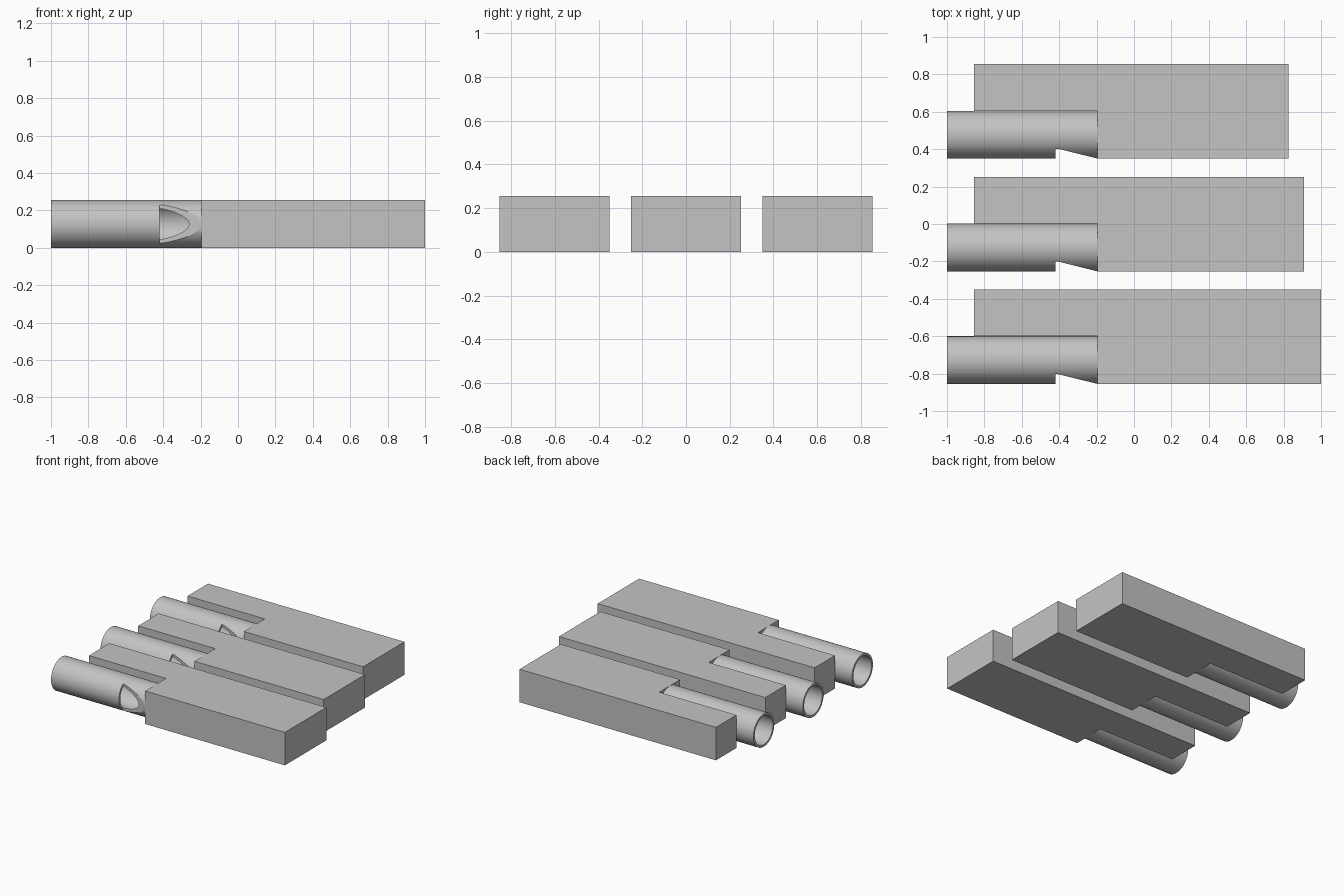
import bpy, bmesh, math
from mathutils import Matrix

cube = bpy.data.objects.get("Cube")
if cube:
    bpy.data.objects.remove(cube, do_unlink=True)

H = 0.255                     # block height and pipe diameter
R, BORE = H / 2, 0.111        # pipe outer and inner radius
MOUTH, STEP, ARM = -1.0, -0.195, -0.855

grey = bpy.data.materials.new("plain grey")
grey.use_nodes = True
grey.diffuse_color = (0.55, 0.55, 0.55, 1)
grey.node_tree.nodes["Principled BSDF"].inputs["Base Color"].default_value = grey.diffuse_color


def finish(bm, name):
    bmesh.ops.recalc_face_normals(bm, faces=bm.faces)
    mesh = bpy.data.meshes.new(name)
    bm.to_mesh(mesh)
    bm.free()
    obj = bpy.data.objects.new(name, mesh)
    bpy.context.collection.objects.link(obj)
    mesh.materials.append(grey)
    return obj


def prism(name, outline, z0, z1):
    """Extrude a flat outline (x, y) from z0 up to z1."""
    bm = bmesh.new()
    face = bm.faces.new([bm.verts.new((x, y, z0)) for x, y in outline])
    new = bmesh.ops.extrude_face_region(bm, geom=[face])["geom"]
    top = [v for v in new if isinstance(v, bmesh.types.BMVert)]
    bmesh.ops.translate(bm, verts=top, vec=(0, 0, z1 - z0))
    return finish(bm, name)


def pipe(name, y, sides=96):
    """Hollow tube along x, spun from its wall section."""
    bm = bmesh.new()
    wall = [(MOUTH, R), (STEP, R), (STEP, BORE), (MOUTH, BORE)]
    verts = [bm.verts.new((x, y - r, R)) for x, r in wall]
    edges = [bm.edges.new((verts[i], verts[(i + 1) % 4])) for i in range(4)]
    bmesh.ops.spin(bm, geom=verts + edges, cent=(0, y, R), axis=(1, 0, 0),
                   angle=math.tau, steps=sides, use_merge=True)
    bmesh.ops.remove_doubles(bm, verts=bm.verts, dist=1e-5)
    return finish(bm, name)


# Three whistles: name, front edge y, far end x
for label, y0, end in (("long", -0.855, 1.0), ("middle", -0.253, 0.91), ("short", 0.35, 0.825)):
    back, notch = y0 + 0.505, y0 + H

    # L-shaped body with a recess for the pipe
    prism(label + "_body", [(STEP, y0), (end, y0), (end, back),
                            (ARM, back), (ARM, notch), (STEP, notch)], 0, H)

    # Mouthpiece pipe with a sloping window cut in its front
    tube = pipe(label + "_pipe", y0 + R)
    cutter = prism(label + "_window_cutter",
                   [(-0.42, y0 - 0.1), (STEP, y0 - 0.1), (STEP, y0),
                    (-0.405, y0 + 0.052), (-0.42, y0 + 0.052)], -0.1, H + 0.1)
    cutter.hide_render = True
    cutter.hide_viewport = True
    cut = tube.modifiers.new("window", "BOOLEAN")
    cut.object = cutter
    cut.solver = "EXACT"

    # Bake the cut so that smooth shading keeps the window edges sharp
    bpy.context.view_layer.update()
    graph = bpy.context.evaluated_depsgraph_get()
    tube.data = bpy.data.meshes.new_from_object(tube.evaluated_get(graph))
    tube.modifiers.clear()
    bpy.data.objects.remove(cutter, do_unlink=True)
    bpy.ops.object.select_all(action="DESELECT")
    tube.select_set(True)
    bpy.context.view_layer.objects.active = tube
    bpy.ops.object.shade_smooth_by_angle(angle=math.radians(20))
